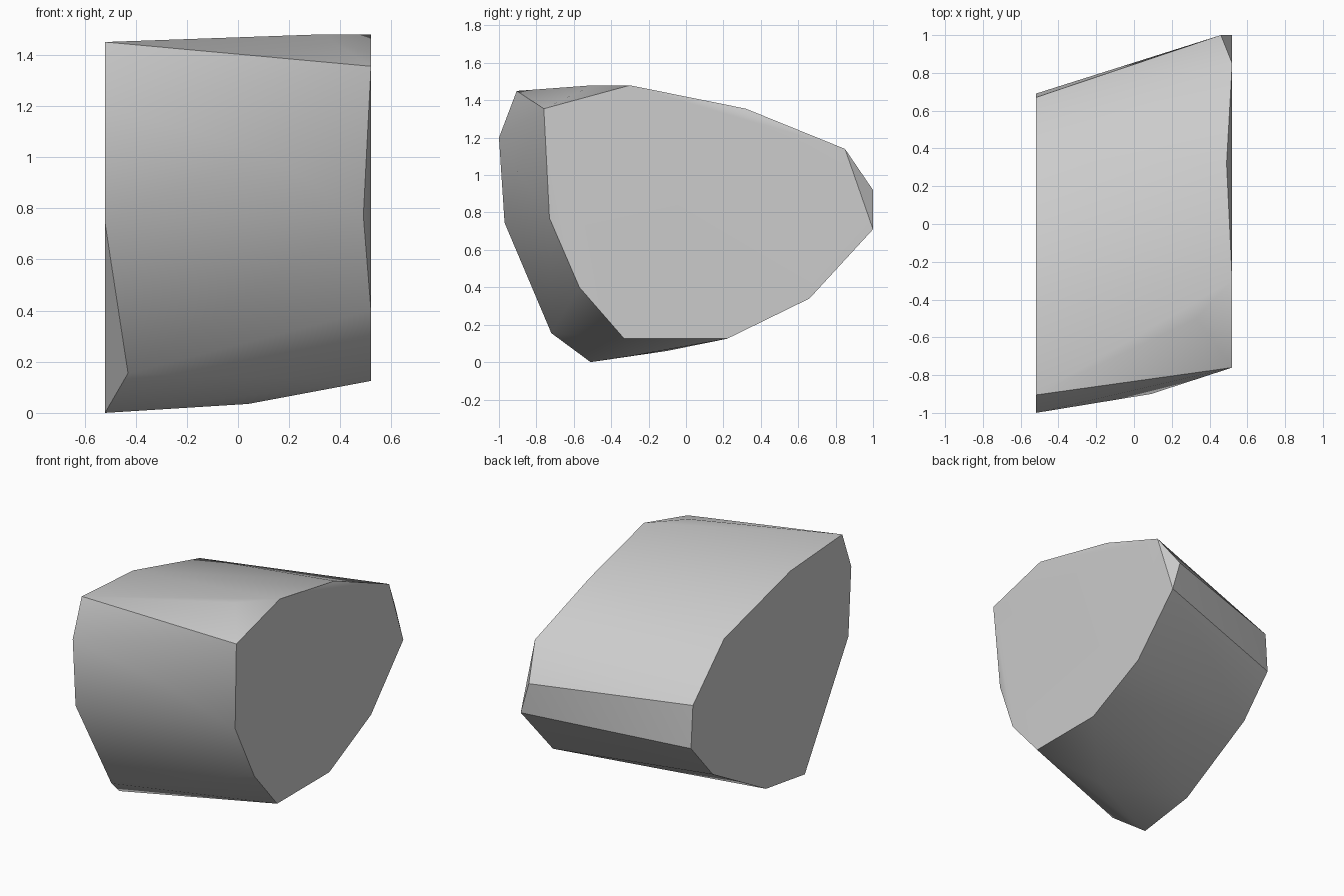
import bpy, bmesh, math

cube = bpy.data.objects.get("Cube")
if cube:
    bpy.data.objects.remove(cube, do_unlink=True)

stone = bpy.data.materials.new("stone_grey")
stone.use_nodes = True
colour = (0.6, 0.6, 0.6, 1)
stone.diffuse_color = colour
stone.node_tree.nodes["Principled BSDF"].inputs["Base Color"].default_value = colour

SIDE = 0.52

# Outline of the flat cut on the left side (y, z)
left_outline = [(-.76, 1.355), (-.57, .4), (-.33, .125), (.22, .125), (.66, .34),
                (1, .71), (.85, 1.14), (-.3, 1.48)]
# Outline of the flat cut on the right side (y, z)
right_outline = [(-.905, 1.45), (-1, 1.2), (-.97, .745), (-.51, 0), (-.1, .06),
                 (.46, .37), (.69, .63), (.67, .91), (.34, 1.23), (-.36, 1.415)]
# Chipped corners and bulges between the two cuts
chips = [(.49, -.73, .77), (.49, .32, 1.355), (.46, 1, .92), (.33, -.5, 1.48),
         (-.43, -.72, .155), (.04, -.28, .035), (.09, -.9, 1.02)]

points = [(SIDE, y, z) for y, z in left_outline]
points += [(-SIDE, y, z) for y, z in right_outline]
points += chips

# Boulder body: the hull around both cuts and the chips
bm = bmesh.new()
for p in points:
    bm.verts.new(p)
hull = bmesh.ops.convex_hull(bm, input=bm.verts)
loose = [v for v in bm.verts if not v.link_faces]
bmesh.ops.delete(bm, geom=loose, context='VERTS')
bmesh.ops.dissolve_limit(bm, angle_limit=math.radians(0.5),
                         verts=bm.verts, edges=bm.edges)
bmesh.ops.recalc_face_normals(bm, faces=bm.faces)
mesh = bpy.data.meshes.new("boulder")
bm.to_mesh(mesh)
bm.free()
mesh.materials.append(stone)

boulder = bpy.data.objects.new("boulder", mesh)
bpy.context.collection.objects.link(boulder)
bpy.ops.object.select_all(action='DESELECT')
boulder.select_set(True)
bpy.context.view_layer.objects.active = boulder
bpy.ops.object.shade_smooth_by_angle(angle=math.radians(32))
